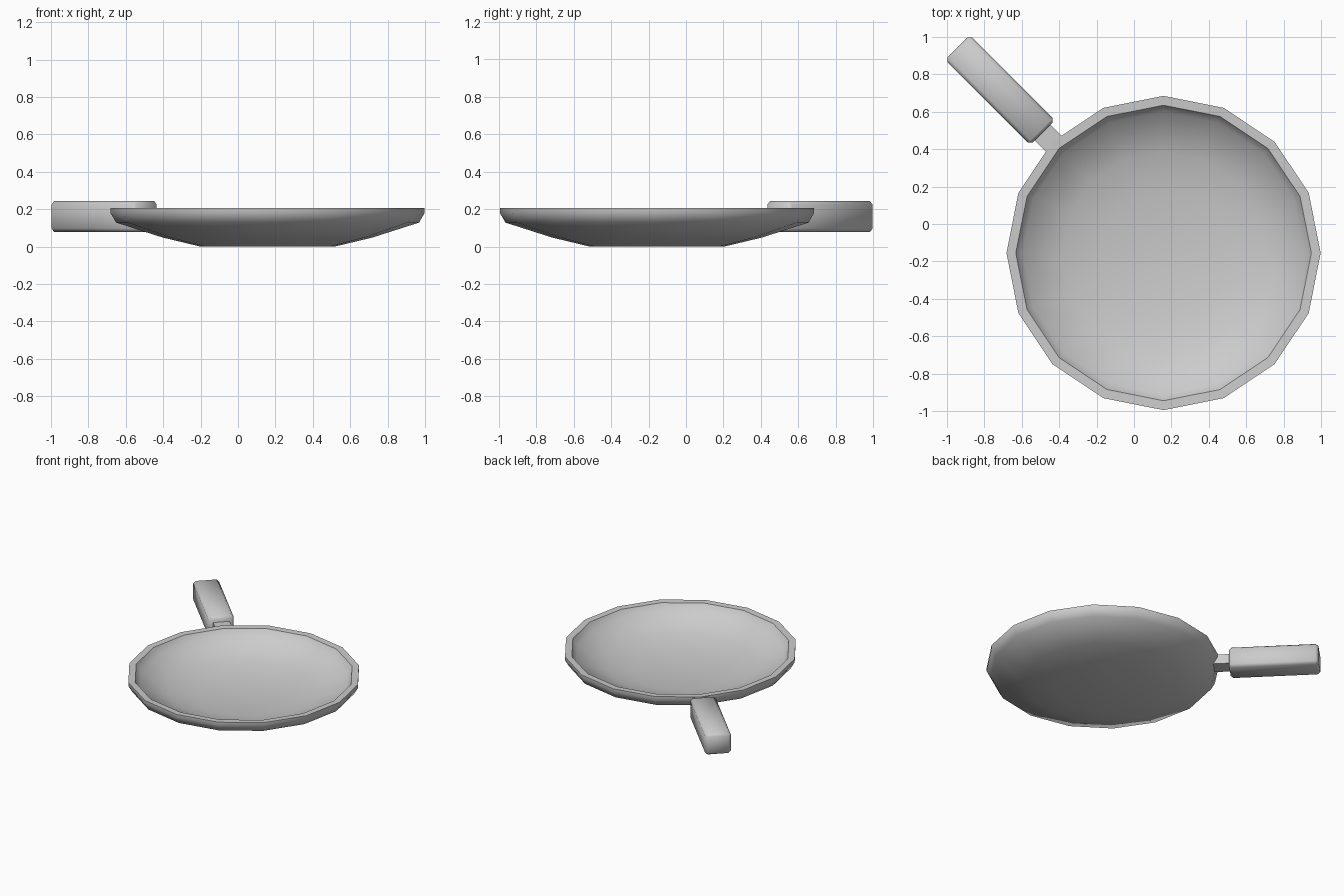
import bpy, bmesh, math
from mathutils import Matrix, Vector

if "Cube" in bpy.data.objects:
    bpy.data.objects.remove(bpy.data.objects["Cube"])

SIDES = 16
CENTRE = Vector((0.158, -0.155, 0))


def finish(name, bm, angle):
    bmesh.ops.recalc_face_normals(bm, faces=bm.faces)
    mesh = bpy.data.meshes.new(name)
    bm.to_mesh(mesh)
    bm.free()
    obj = bpy.data.objects.new(name, mesh)
    bpy.context.collection.objects.link(obj)
    bpy.ops.object.select_all(action='DESELECT')
    obj.select_set(True)
    bpy.context.view_layer.objects.active = obj
    bpy.ops.object.shade_smooth_by_angle(angle=math.radians(angle))
    return obj


def diagonal_box(name, d0, d1, half_width, z0, z1, bevel):
    """Box lying along the (-1, 1) diagonal between distances d0 and d1."""
    bm = bmesh.new()
    bmesh.ops.create_cube(bm, size=1)
    bmesh.ops.scale(bm, vec=(d1 - d0, 2 * half_width, z1 - z0), verts=bm.verts)
    bmesh.ops.translate(bm, vec=((d0 + d1) / 2, 0, (z0 + z1) / 2), verts=bm.verts)
    if bevel:
        bmesh.ops.bevel(bm, geom=bm.edges[:], offset=bevel, segments=1, affect='EDGES')
    bm.transform(Matrix.Rotation(math.radians(135), 4, 'Z'))
    return finish(name, bm, 50)


# Pan: closed bowl profile (radius, height), outside bottom to inside bottom
profile = [(0.36, 0.0), (0.56, 0.048), (0.81, 0.128), (0.84, 0.18), (0.84, 0.207),
           (0.79, 0.205), (0.755, 0.15), (0.54, 0.078), (0.35, 0.034)]
bm = bmesh.new()
rings = []
for r, z in profile:
    rings.append([bm.verts.new(CENTRE + Vector((r * math.cos(a), r * math.sin(a), z)))
                  for a in (i * math.tau / SIDES for i in range(SIDES))])
for low, high in zip(rings, rings[1:]):
    for i in range(SIDES):
        j = (i + 1) % SIDES
        bm.faces.new((low[i], low[j], high[j], high[i]))
bm.faces.new(rings[0][::-1])
bm.faces.new(rings[-1])
finish("pan_bowl", bm, 50)

# Neck joining the rim to the grip
diagonal_box("handle_neck", 0.575, 0.72, 0.06, 0.125, 0.2, 0)

# Chamfered handle grip
diagonal_box("handle_grip", 0.69, 1.335, 0.094, 0.078, 0.243, 0.019)
